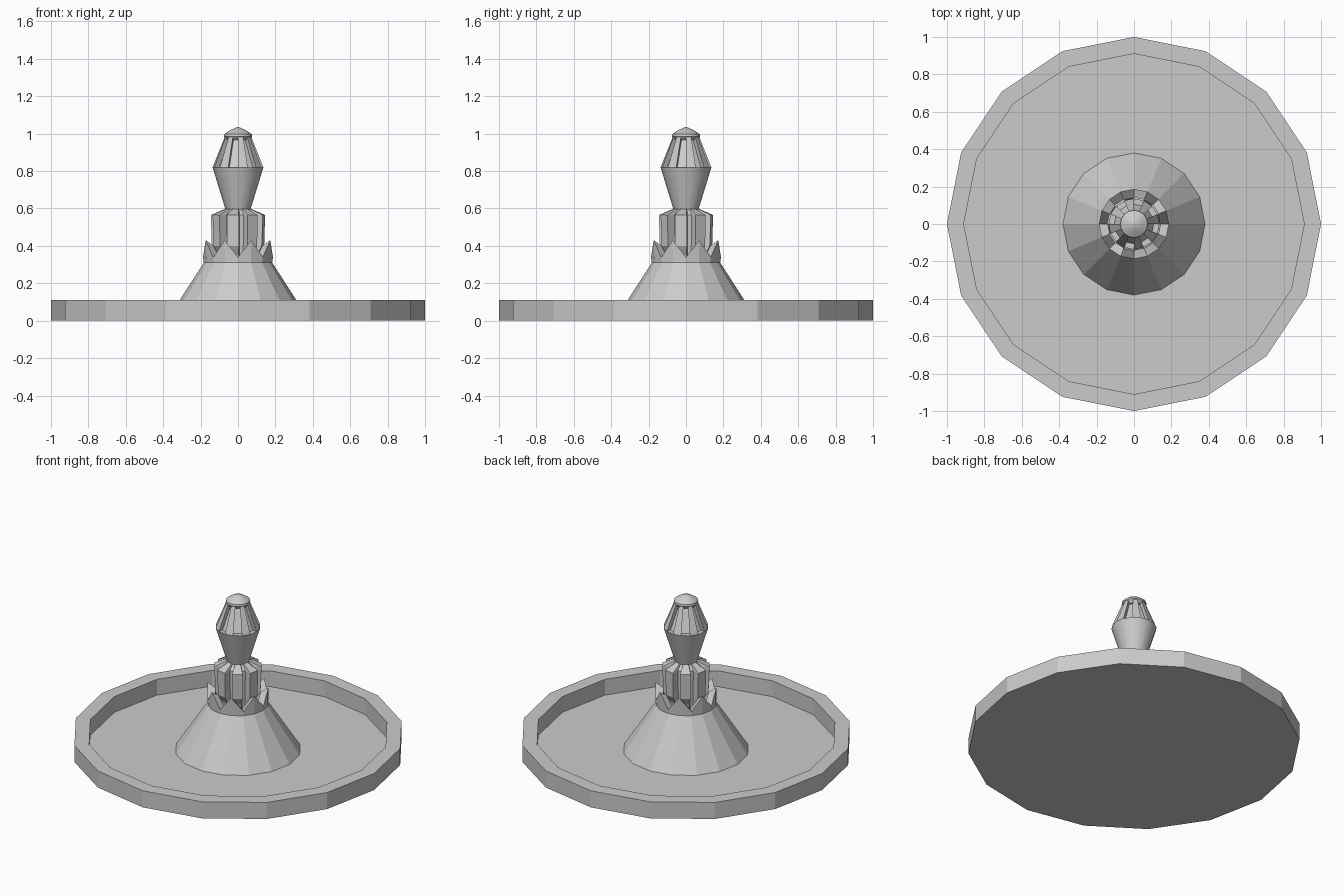
import bpy, bmesh
from math import radians, sin, cos
from mathutils import Vector

if "Cube" in bpy.data.objects:
    bpy.data.objects.remove(bpy.data.objects["Cube"])

SIDES = 16
STEP = 360 / SIDES
RIB = -STEP / 2          # direction of the first rib and flute

stone = bpy.data.materials.new("grey stone")
stone.use_nodes = True
stone.diffuse_color = (0.6, 0.6, 0.6, 1)
stone.node_tree.nodes["Principled BSDF"].inputs["Base Color"].default_value = (0.6, 0.6, 0.6, 1)


def point(r, angle, z):
    a = radians(angle)
    return (r * cos(a), r * sin(a), z)


def circle(r, z):
    return [point(r, i * STEP, z) for i in range(SIDES)]


def skin(rings, close_bottom=True, close_top=True, loop=False):
    """Join a stack of equal rings with quads."""
    bm = bmesh.new()
    stack = [[bm.verts.new(p) for p in ring] for ring in rings]
    pairs = list(zip(stack, stack[1:]))
    if loop:
        pairs.append((stack[-1], stack[0]))
    for low, high in pairs:
        n = len(low)
        for i in range(n):
            j = (i + 1) % n
            bm.faces.new((low[i], low[j], high[j], high[i]))
    if close_bottom and not loop:
        bm.faces.new(stack[0][::-1])
    if close_top and not loop:
        bm.faces.new(stack[-1])
    return bm


def finish(name, bm, smooth=False):
    bmesh.ops.recalc_face_normals(bm, faces=bm.faces)
    mesh = bpy.data.meshes.new(name)
    bm.to_mesh(mesh)
    bm.free()
    mesh.materials.append(stone)
    obj = bpy.data.objects.new(name, mesh)
    bpy.context.collection.objects.link(obj)
    if smooth:
        bpy.ops.object.select_all(action="DESELECT")
        obj.select_set(True)
        bpy.context.view_layer.objects.active = obj
        bpy.ops.object.shade_smooth_by_angle(angle=radians(30))
    return obj


# Basin with a raised rim and a sunken floor
finish("basin", skin([circle(1, 0), circle(1, 0.11), circle(0.91, 0.11), circle(0.91, 0.005)]))

# Sloping pedestal
finish("pedestal", skin([circle(0.38, 0.005), circle(0.183, 0.31)]))


# Crown of eight points around the top of the pedestal
def zigzag(r, valley, peak):
    return [point(r, i * STEP, peak if i % 2 else valley) for i in range(SIDES)]


finish("crown", skin([circle(0.183, 0.31), zigzag(0.187, 0.34, 0.43),
                      zigzag(0.14, 0.335, 0.40), circle(0.13, 0.31)], loop=True))


# Ribbed column
def ribbed(outer, inner, z):
    ring = []
    for k in range(8):
        c = RIB + 45 * k
        ring += [point(outer, c - 13, z), point(outer, c + 13, z),
                 point(inner, c + 16, z), point(inner, c + 29, z)]
    return ring


finish("ribbed_column", skin([ribbed(0.10, 0.09, 0.30), ribbed(0.11, 0.09, 0.35),
                              ribbed(0.14, 0.092, 0.40), ribbed(0.145, 0.095, 0.565),
                              ribbed(0.065, 0.062, 0.60)]))

# Vase with a sunken flute in every second upper face
vase = skin([circle(0.064, 0.585), circle(0.136, 0.82), circle(0.07, 0.985)])
flutes = []
for f in vase.faces:
    c = f.calc_center_median()
    if len(f.verts) == 4 and c.z > 0.82:
        for k in range(8):
            d = Vector(point(1, RIB + 45 * k, 0))
            if d.dot(Vector((c.x, c.y, 0)).normalized()) > 0.99:
                flutes.append(f)
bmesh.ops.inset_individual(vase, faces=flutes, thickness=0.006, depth=0)
for f in bmesh.ops.extrude_discrete_faces(vase, faces=flutes)["faces"]:
    c = f.calc_center_median()
    bmesh.ops.translate(vase, verts=f.verts, vec=Vector((c.x, c.y, 0)).normalized() * -0.03)
finish("vase", vase, smooth=True)

# Domed cap
finish("cap", skin([circle(0.058, 0.965), circle(0.075, 0.985), circle(0.073, 0.998),
                    circle(0.04, 1.02), circle(0.004, 1.035)]), smooth=True)
